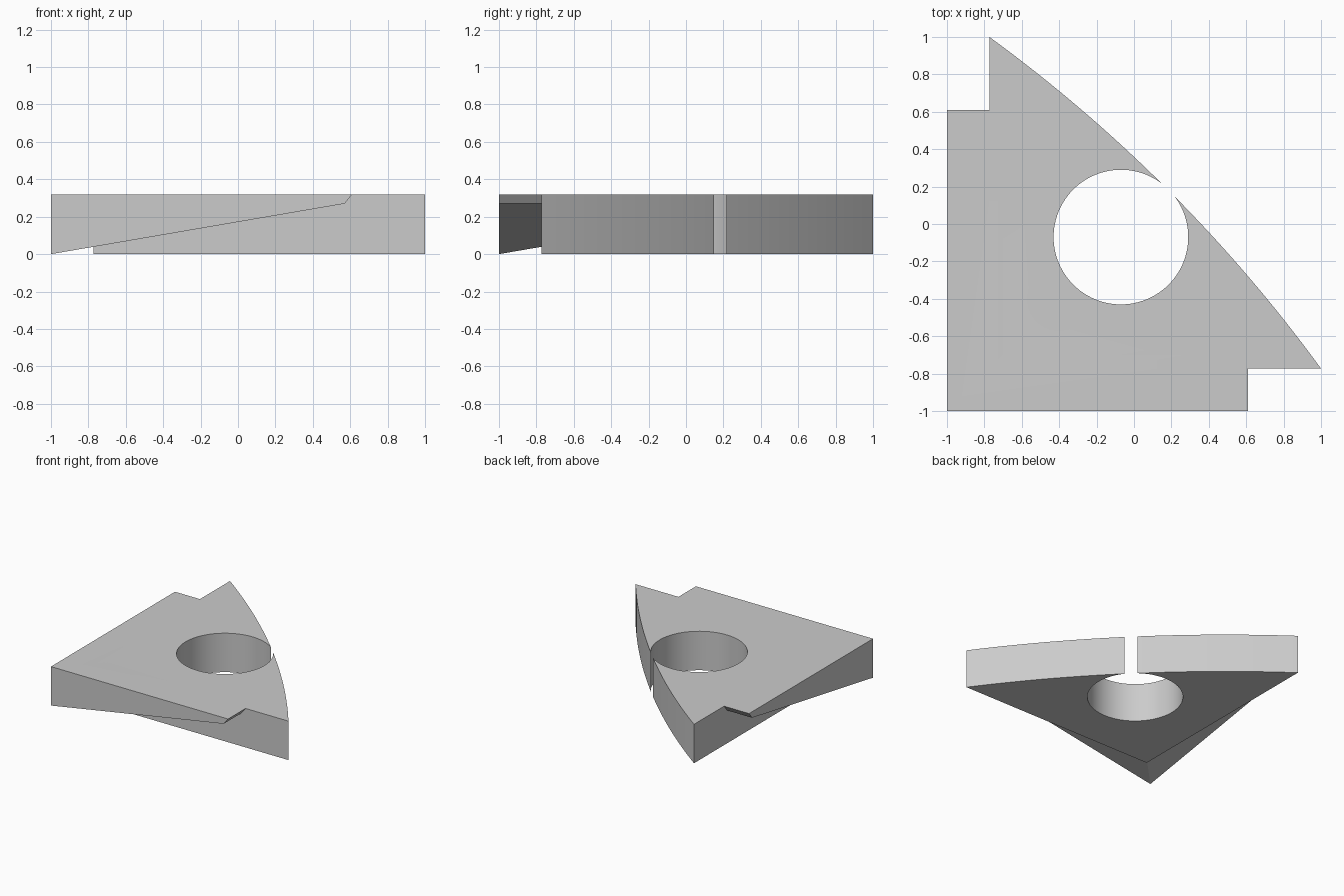
import bpy, bmesh, math
from mathutils import Vector

if "Cube" in bpy.data.objects:
    bpy.data.objects.remove(bpy.data.objects["Cube"])

HEIGHT = 0.32
INNER = -0.773            # corner of the main plate, inside the flanges

grey = bpy.data.materials.new("plain grey")
grey.use_nodes = True
grey.diffuse_color = (0.6, 0.6, 0.6, 1)
grey.node_tree.nodes["Principled BSDF"].inputs["Base Color"].default_value = (0.6, 0.6, 0.6, 1)


def prism(name, outline, offset, miter=False, swap=False):
    """Extrude an outline of 3D points, optionally mitred and mirrored across x = y."""
    bm = bmesh.new()
    face = bm.faces.new([bm.verts.new(p) for p in outline])
    moved = bmesh.ops.extrude_face_region(bm, geom=[face])["geom"]
    bmesh.ops.translate(bm, vec=offset, verts=[v for v in moved if isinstance(v, bmesh.types.BMVert)])
    if face.is_valid and len([f for f in bm.faces]) == len(outline) + 1:
        bm.faces.new(list(face.verts))
    if miter:
        cut = bmesh.ops.bisect_plane(bm, geom=bm.verts[:] + bm.edges[:] + bm.faces[:],
                                     plane_co=(0, 0, 0), plane_no=(-1, 1, 0), clear_outer=True)
        edges = [e for e in cut["geom_cut"] if isinstance(e, bmesh.types.BMEdge)]
        bmesh.ops.holes_fill(bm, edges=edges, sides=0)
    if swap:
        for v in bm.verts:
            v.co.x, v.co.y = v.co.y, v.co.x
    bmesh.ops.recalc_face_normals(bm, faces=bm.faces)
    mesh = bpy.data.meshes.new(name)
    bm.to_mesh(mesh)
    bm.free()
    mesh.materials.append(grey)
    obj = bpy.data.objects.new(name, mesh)
    bpy.context.collection.objects.link(obj)
    return obj


# Main plate: right-angled corner closed by a shallow bulging arc
mid = (1 + INNER) / 2
half = (1 - INNER) / math.sqrt(2)
rise = 0.0975
radius = (half ** 2 + rise ** 2) / (2 * rise)
sweep = math.asin(half / radius)
out = Vector((1, 1, 0)).normalized()
along = Vector((-1, 1, 0)).normalized()
centre = Vector((mid, mid, 0)) + out * (rise - radius)
STEPS = 32
outline = [Vector((INNER, INNER, 0))]
for i in range(STEPS + 1):
    a = sweep * (2 * i / STEPS - 1)
    outline.append(centre + radius * (math.cos(a) * out + math.sin(a) * along))
plate = prism("corner_plate", outline, (0, 0, HEIGHT))

# Tapered flanges along both straight sides, mitred at the corner
profile = [(-1, 0), (0.57, 0.27), (0.61, HEIGHT), (-1, HEIGHT)]
side = [Vector((x, -1, z)) for x, z in profile]
flanges = [prism("front_flange", side, (0, 0.3, 0), miter=True),
           prism("right_flange", side, (0, 0.3, 0), miter=True, swap=True)]

# Round through hole
bpy.ops.mesh.primitive_cylinder_add(vertices=96, radius=0.36, depth=1, location=(-0.07, -0.07, 0.16))
hole = bpy.context.object
hole.name = "hole_cutter"
hole.hide_render = True
hole.data.materials.append(grey)

# Join the parts and cut the hole
bpy.ops.object.select_all(action='DESELECT')
bpy.context.view_layer.objects.active = plate
plate.select_set(True)
for tool, operation in [(f, 'UNION') for f in flanges] + [(hole, 'DIFFERENCE')]:
    mod = plate.modifiers.new(tool.name, 'BOOLEAN')
    mod.object = tool
    mod.operation = operation
    mod.solver = 'EXACT'
    bpy.ops.object.modifier_apply(modifier=mod.name)
    bpy.data.objects.remove(tool)

bpy.ops.object.shade_smooth_by_angle(angle=math.radians(10))
